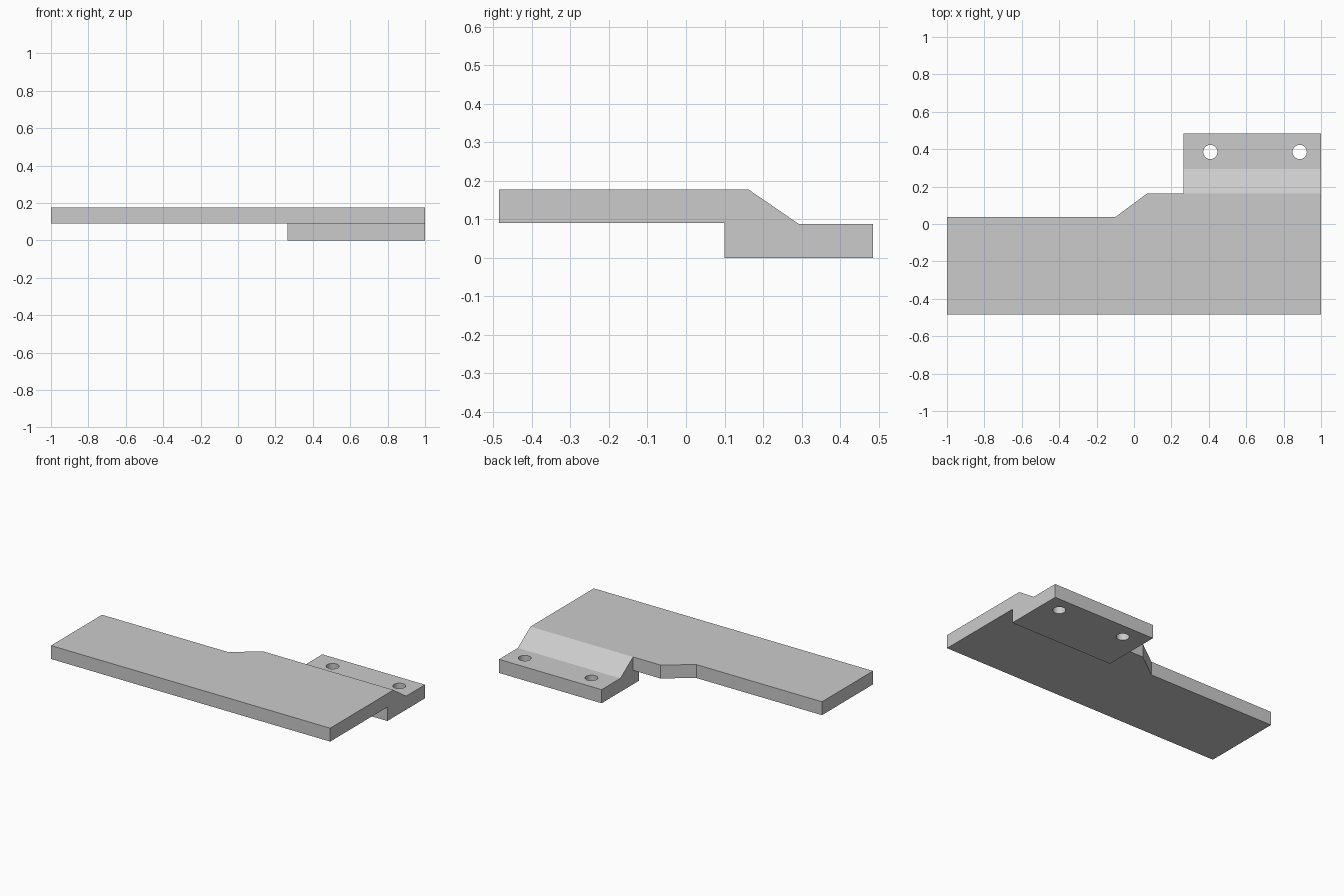
import bpy
import bmesh
from mathutils import Vector

cube = bpy.data.objects.get("Cube")
if cube:
    bpy.data.objects.remove(cube, do_unlink=True)

grey = bpy.data.materials.new("plain grey")
grey.use_nodes = True
colour = (0.6, 0.6, 0.6, 1)
grey.diffuse_color = colour
grey.node_tree.nodes["Principled BSDF"].inputs["Base Color"].default_value = colour


def extrude_outline(name, points, direction):
    """Closed solid swept from a flat outline."""
    bm = bmesh.new()
    face = bm.faces.new([bm.verts.new(p) for p in points])
    swept = bmesh.ops.extrude_face_region(bm, geom=[face], use_keep_orig=True)
    moved = [v for v in swept["geom"] if isinstance(v, bmesh.types.BMVert)]
    bmesh.ops.translate(bm, verts=moved, vec=Vector(direction))
    bmesh.ops.recalc_face_normals(bm, faces=bm.faces)
    mesh = bpy.data.meshes.new(name)
    bm.to_mesh(mesh)
    bm.free()
    mesh.materials.append(grey)
    obj = bpy.data.objects.new(name, mesh)
    bpy.context.collection.objects.link(obj)
    return obj


def combine(target, other, operation):
    """Apply a boolean and remove the second solid."""
    mod = target.modifiers.new(operation.lower(), "BOOLEAN")
    mod.operation = operation
    mod.solver = "EXACT"
    mod.object = other
    bpy.context.view_layer.objects.active = target
    bpy.ops.object.modifier_apply(modifier=mod.name)
    bpy.data.objects.remove(other, do_unlink=True)


TOP, UNDER, STEP = 0.177, 0.09, 0.088
FRONT, BACK, RIDGE = -0.485, 0.485, 0.163
INNER = 0.265

# Long raised plate with the angled step in its back edge
outline = [(-1, FRONT), (1, FRONT), (1, RIDGE), (0.07, RIDGE), (-0.1, 0.037), (-1, 0.037)]
plate = extrude_outline("mounting_plate", [(x, y, UNDER) for x, y in outline], (0, 0, TOP - UNDER))

# Lower foot with the sloping shoulder
profile = [(0.1, 0), (BACK, 0), (BACK, STEP), (0.293, STEP), (RIDGE, TOP), (0.1, TOP)]
foot = extrude_outline("foot", [(INNER, y, z) for y, z in profile], (1 - INNER, 0, 0))
combine(plate, foot, "UNION")

# Two screw holes through the foot
for x in (0.408, 0.886):
    bpy.ops.mesh.primitive_cylinder_add(vertices=32, radius=0.038, depth=0.4, location=(x, 0.385, 0.05))
    drill = bpy.context.object
    drill.name = "screw_hole_cutter"
    drill.hide_render = True
    drill.data.materials.append(grey)
    combine(plate, drill, "DIFFERENCE")

# Smooth hole walls, crisp edges elsewhere
bpy.ops.object.select_all(action="DESELECT")
plate.select_set(True)
bpy.context.view_layer.objects.active = plate
bpy.ops.object.shade_smooth_by_angle(angle=0.5)
